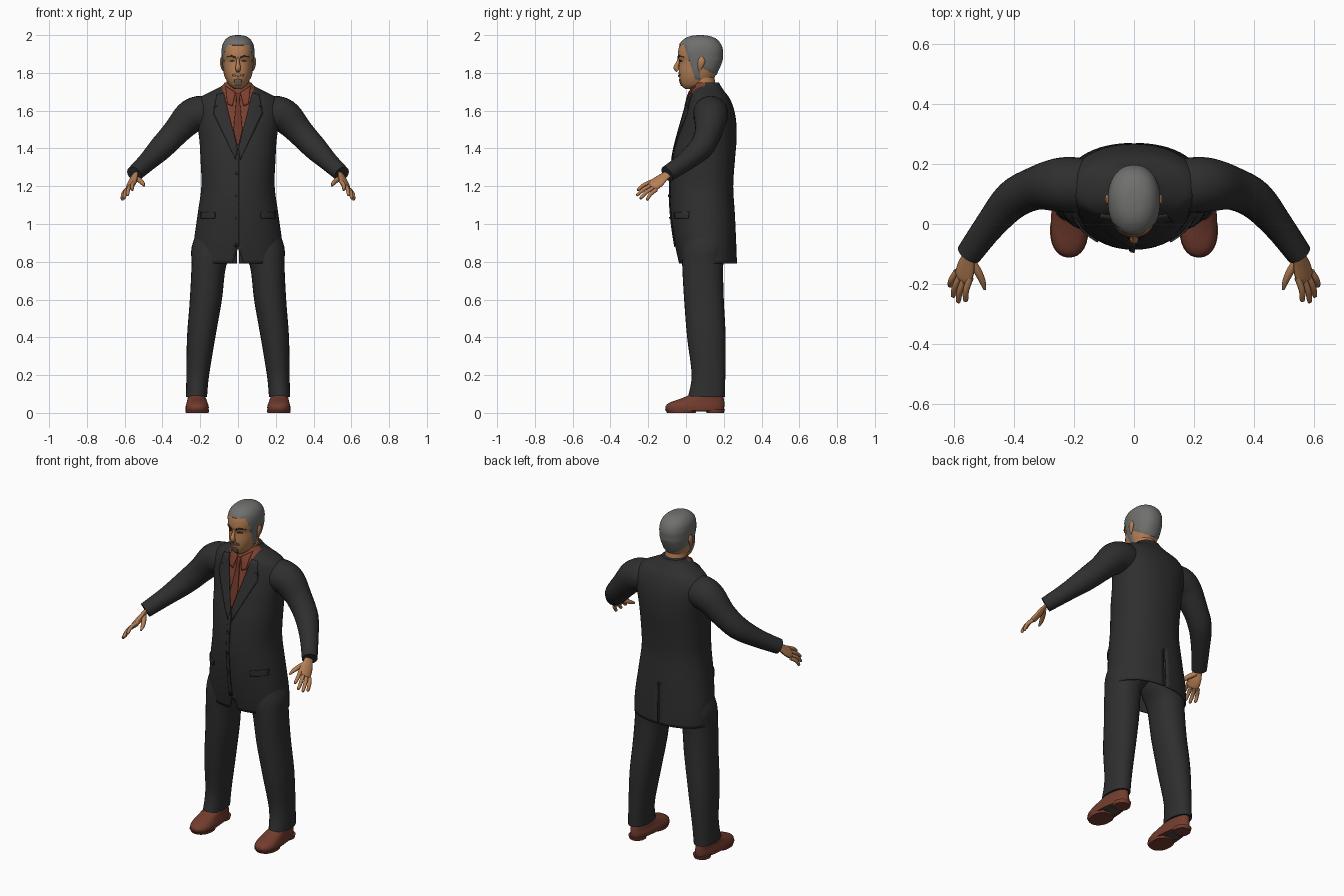
import bpy, bmesh, math
from mathutils import Vector
from mathutils.bvhtree import BVHTree

if "Cube" in bpy.data.objects:
    bpy.data.objects.remove(bpy.data.objects["Cube"])


def material(name, *rgb):
    m = bpy.data.materials.new(name)
    m.use_nodes = True
    m.diffuse_color = (*rgb, 1)
    m.node_tree.nodes["Principled BSDF"].inputs["Base Color"].default_value = (*rgb, 1)
    return m


CLOTH = material("charcoal cloth", .028, .028, .029)
SHIRT = material("rust shirt", .20, .052, .028)
TIE = material("dark rust tie", .15, .036, .02)
SHOE = material("brown leather", .17, .045, .027)
SOLE = material("grey sole", .07, .065, .06)
SKIN = material("skin", .46, .21, .09)
HAIR = material("grey hair", .16, .16, .155)
DARK = material("dark features", .035, .022, .016)
LIPS = material("lips", .27, .10, .05)
STUBBLE = material("stubble", .17, .12, .085)


def smooth_rows(rows, steps):
    """Catmull-Rom interpolation of equal-length tuples."""
    out = []
    for i in range(len(rows) - 1):
        a, b, c, d = (rows[max(0, min(len(rows) - 1, i + k))] for k in (-1, 0, 1, 2))
        for s in range(steps):
            t = s / steps
            out.append([q + .5 * t * (r - p + t * (2*p - 5*q + 4*r - u + t * (3*(q - r) + u - p)))
                        for p, q, r, u in zip(a, b, c, d)])
    return out + [list(rows[-1])]


def finish(name, bm, mats, mirror=False, thick=0, offset=0):
    me = bpy.data.meshes.new(name)
    bm.to_mesh(me)
    bm.free()
    for m in mats:
        me.materials.append(m)
    ob = bpy.data.objects.new(name, me)
    bpy.context.collection.objects.link(ob)
    bpy.ops.object.select_all(action='DESELECT')
    ob.select_set(True)
    bpy.context.view_layer.objects.active = ob
    bpy.ops.object.shade_smooth_by_angle(angle=math.radians(45))
    if thick:
        mod = ob.modifiers.new("thickness", 'SOLIDIFY')
        mod.thickness, mod.offset = thick, offset
    if mirror:
        ob.modifiers.new("mirror", 'MIRROR')
    return ob


def skin_rings(rings, caps=(True, True)):
    bm = bmesh.new()
    loops = [[bm.verts.new(p) for p in r] for r in rings]
    n = len(loops[0])
    for a, b in zip(loops, loops[1:]):
        for i in range(n):
            bm.faces.new((a[i], a[(i + 1) % n], b[(i + 1) % n], b[i]))
    for loop, cap in zip((loops[0], loops[-1]), caps):
        if cap:
            bm.faces.new(loop)
    bmesh.ops.recalc_face_normals(bm, faces=bm.faces)
    return bm


def loft(name, rows, mats, n=40, steps=4, power=2.2, caps=(True, True), edit=None, **kw):
    """Stack horizontal rings given as (z, centre x, half width, front y, back y, widest y)."""
    def bend(v):
        return math.copysign(abs(v) ** (2 / power), v)
    rings = []
    for z, cx, rx, yf, yb, ym in smooth_rows(rows, steps):
        ring = []
        for i in range(n):
            a = math.tau * i / n
            s = bend(math.sin(a))
            ring.append((cx + rx * bend(math.cos(a)), ym + s * (yb - ym if s > 0 else ym - yf), z))
        rings.append(ring)
    bm = skin_rings(rings, caps)
    if edit:
        edit(bm)
    return finish(name, bm, mats, **kw)


def sweep(name, pts, mat, across=(0, 0, 1), flat=1, n=16, steps=4, **kw):
    """Tube along (x, y, z, radius) points; flat squashes it across its width."""
    path = smooth_rows(pts, steps)
    rings = []
    for i, (x, y, z, r) in enumerate(path):
        d = Vector(path[min(i + 1, len(path) - 1)][:3]) - Vector(path[max(i - 1, 0)][:3])
        d.normalize()
        u = Vector(across)
        u = (u - d * u.dot(d)).normalized()
        v = d.cross(u)
        rings.append([Vector((x, y, z)) + r * (u * math.cos(t) + v * math.sin(t) * flat)
                      for t in (math.tau * k / n for k in range(n))])
    return finish(name, skin_rings(rings), [mat], **kw)


def plate(name, edge_a, edge_b, target, mat, lift=.003, mirror=True, thick=.006, cols=6, steps=6):
    """Thin sheet between two (x, z) edges, laid on the front of the target."""
    tree = BVHTree.FromPolygons([v.co for v in target.data.vertices],
                                [p.vertices[:] for p in target.data.polygons])

    def spread(e):
        return [Vector(p).lerp(Vector(q), s / steps)
                for p, q in zip(e, e[1:]) for s in range(steps)] + [Vector(e[-1])]
    bm = bmesh.new()
    grid = []
    for a, b in zip(spread(edge_a), spread(edge_b)):
        row = []
        for k in range(cols + 1):
            x, z = a.lerp(b, k / cols)
            hit = tree.ray_cast(Vector((x, -1, z)), Vector((0, 1, 0)))[0]
            row.append(bm.verts.new((x, (hit.y if hit else .06) - lift, z)))
        grid.append(row)
    for a, b in zip(grid, grid[1:]):
        for k in range(cols):
            bm.faces.new((a[k], a[k + 1], b[k + 1], b[k]))
    return finish(name, bm, [mat], mirror=mirror, thick=thick)


def cut(bm, co, no, where):
    faces = [f for f in bm.faces if where(f.calc_center_median())]
    geom = set(faces)
    for f in faces:
        geom.update(f.edges, f.verts)
    bmesh.ops.bisect_plane(bm, geom=list(geom), plane_co=co, plane_no=no)


# Coat: open hem, front gap, back vent and a shirt-coloured V
def tailor(bm):
    def chest(c): return c.y < .1 and c.z > 1.36
    def hem(c): return c.y < .1 and c.z < .92
    def tail(c): return c.y > .15 and c.z < 1.08
    for s in (-1, 1):
        cut(bm, (0, 0, 1.4), (.3 * s, 0, -.08), chest)
        cut(bm, (0, 0, .87), (.08 * s, 0, .03), hem)
        cut(bm, (.006 * s, 0, 0), (1, 0, 0), tail)
    cut(bm, (0, 0, 1.03), (0, 0, 1), tail)
    gone = []
    for f in bm.faces:
        c = f.calc_center_median()
        if chest(c) and abs(c.x) < (c.z - 1.4) * .267:
            f.material_index = 1
        if (hem(c) and abs(c.x) < (.87 - c.z) * .375) or (c.y > .15 and c.z < 1.03 and abs(c.x) < .006):
            gone.append(f)
    bmesh.ops.delete(bm, geom=gone, context='FACES')


coat = loft("coat", [
    (.79, 0, .238, -.037, .27, .11), (.9, 0, .234, -.06, .266, .11), (1.05, 0, .214, -.08, .259, .1),
    (1.2, 0, .194, -.085, .25, .1), (1.35, 0, .199, -.07, .26, .1), (1.45, 0, .205, -.048, .268, .11),
    (1.55, 0, .22, -.02, .265, .12), (1.62, 0, .226, .0, .25, .125), (1.67, 0, .2, .012, .228, .125),
    (1.7, 0, .145, .024, .205, .12), (1.73, 0, .088, .036, .185, .11), (1.75, 0, .07, .045, .175, .11)],
    [CLOTH, SHIRT], n=56, caps=(False, True), edit=tailor, thick=.008, offset=-1)

plate("lapel", [(.076, 1.695), (.053, 1.6), (.002, 1.4)], [(.112, 1.685), (.13, 1.585), (.012, 1.34)], coat, CLOTH, .005)
plate("lapel_notch", [(.105, 1.632), (.105, 1.628)], [(.13, 1.622), (.13, 1.616)], coat, DARK, .008, thick=.003)
plate("shirt_collar", [(.012, 1.695), (.03, 1.625)], [(.066, 1.73), (.056, 1.635)], coat, SHIRT, .007)
plate("tie", [(-.013, 1.69), (-.009, 1.655), (-.024, 1.5), (-.004, 1.415)],
      [(.013, 1.69), (.009, 1.655), (.024, 1.5), (.004, 1.415)], coat, TIE, .005, mirror=False)
plate("front_edge", [(-.016, 1.37), (-.016, .88)], [(.004, 1.37), (.004, .88)], coat, CLOTH, .003, mirror=False, steps=16)
plate("pocket_flap", [(.12, 1.06), (.122, 1.03)], [(.196, 1.065), (.197, 1.03)], coat, CLOTH, .004)
for i, z in enumerate((1.27, 1.15, 1.03)):
    plate(f"coat_button_{i + 1}", [(-.012, z + .007), (-.012, z - .007)], [(.002, z + .007), (.002, z - .007)],
          coat, DARK, .008, mirror=False, thick=.005)

# Sleeves
sweep("sleeve", [(.14, .13, 1.585, .085), (.205, .13, 1.585, .093), (.26, .13, 1.56, .088), (.33, .118, 1.485, .072),
                 (.405, .08, 1.405, .065), (.48, -.005, 1.33, .051), (.55, -.1, 1.265, .043)],
      CLOTH, n=24, mirror=True)

# Hands: palm, four fingers and a thumb
across = Vector((.045, .02, -.045))
sweep("palm", [(.54, -.085, 1.27, .025), (.549, -.11, 1.255, .027), (.559, -.145, 1.225, .037),
               (.568, -.175, 1.203, .037), (.571, -.185, 1.195, .028)], SKIN, across, .45, mirror=True)
tips = [(.562, -.258, 1.18), (.587, -.262, 1.152), (.604, -.243, 1.135), (.614, -.208, 1.128)]
for i, (label, tip) in enumerate(zip(("index", "middle", "ring", "little"), tips)):
    root = Vector((.545, -.178, 1.226)) + across * (i / 3)
    tip = Vector(tip)
    mid = root.lerp(tip, .5) + Vector((.006, -.003, .005))
    sweep(label + "_finger", [(*root, .0115), (*mid, .0105), (*root.lerp(tip, .93), .0085), (*tip, .004)],
          SKIN, (1, 0, 0), n=10, mirror=True)
sweep("thumb", [(.546, -.12, 1.245, .015), (.522, -.155, 1.232, .014), (.505, -.19, 1.216, .011), (.497, -.218, 1.202, .005)],
      SKIN, n=10, mirror=True)

# Trousers
loft("trouser_leg", [
    (.085, .22, .056, .01, .207, .11), (.2, .213, .06, .03, .208, .12), (.4, .195, .075, .006, .21, .11),
    (.6, .17, .085, -.01, .2, .1), (.78, .154, .092, -.02, .197, .09), (.88, .125, .12, -.02, .21, .1),
    (1, .1, .1, .0, .21, .1)], [CLOTH], n=28, mirror=True)

# Shoes with heel and forefoot soles
loft("shoe", [
    (.012, .216, .06, -.106, .2, -.02), (.035, .216, .061, -.108, .203, -.02), (.055, .217, .055, -.085, .203, .0),
    (.075, .218, .049, -.03, .2, .05), (.095, .22, .044, .015, .195, .1), (.12, .22, .04, .03, .19, .11)],
    [SHOE], n=32, mirror=True)
loft("forefoot_sole", [(0, .216, .06, -.1, .05, -.02), (.018, .216, .064, -.112, .06, -.02)], [SHOE], n=28, steps=1, mirror=True)
loft("heel", [(0, .216, .045, .11, .2, .15), (.02, .216, .049, .1, .206, .15)], [SHOE], n=24, steps=1, mirror=True)
loft("sole_waist", [(.007, .216, .042, .03, .14, .08), (.014, .216, .044, .03, .14, .08)], [SOLE], n=20, steps=1, mirror=True)


# Head with a trimmed hairline
def barber(bm):
    def any_face(c): return True
    front, side = Vector((0, -.17, .985)), Vector((0, .95, .31))
    nape = Vector((0, .48, .877))
    p_front, p_side, p_nape = Vector((0, -.035, 1.945)), Vector((0, .012, 1.88)), Vector((0, .09, 1.825))
    for co, no in ((p_front, front), (p_side, side), (p_nape, nape)):
        cut(bm, co, no, any_face)
    cut(bm, (0, .075, 0), (0, 1, 0), any_face)
    cut(bm, (0, 0, 1.765), (0, 0, 1), any_face)
    for f in bm.faces:
        c = f.calc_center_median()
        behind = (c - p_side).dot(side) > 0
        burn = behind and c.y < .075 and c.z > 1.765
        if (c - p_front).dot(front) > 0 or burn or (behind and (c - p_nape).dot(nape) > 0):
            f.material_index = 1
    bm.normal_update()
    for v in bm.verts:
        if all(f.material_index for f in v.link_faces):
            v.co += v.normal * .003


head = loft("head", [
    (1.716, 0, .02, -.006, .06, .03), (1.735, 0, .045, -.024, .1, .05), (1.77, 0, .064, -.035, .145, .06),
    (1.81, 0, .075, -.038, .168, .07), (1.86, 0, .081, -.035, .189, .08), (1.885, 0, .083, -.043, .192, .08),
    (1.92, 0, .084, -.041, .193, .08), (1.955, 0, .077, -.03, .18, .08), (1.98, 0, .059, -.004, .155, .08),
    (1.993, 0, .035, .028, .12, .075), (1.997, 0, .008, .065, .085, .075)],
    [SKIN, HAIR], n=48, edit=barber)
sweep("neck", [(0, .115, 1.64, .066), (0, .1, 1.7, .064), (0, .092, 1.75, .062), (0, .085, 1.81, .06)], SKIN, (1, 0, 0), n=28)
sweep("nose", [(0, -.034, 1.885, .006), (0, -.043, 1.855, .009), (0, -.052, 1.828, .0145), (0, -.042, 1.812, .012)],
      SKIN, (1, 0, 0), n=12)
sweep("ear", [(.081, .072, 1.813, .006), (.086, .076, 1.835, .014), (.088, .082, 1.862, .019), (.087, .08, 1.884, .008)],
      SKIN, (0, 1, 0), .45, n=14, mirror=True)

# Facial details
plate("eyebrow", [(.014, 1.886), (.035, 1.894), (.06, 1.886)], [(.014, 1.877), (.035, 1.886), (.06, 1.882)], head, DARK, .002, thick=.004)
plate("eye", [(.018, 1.864), (.032, 1.869), (.047, 1.863)], [(.018, 1.862), (.032, 1.858), (.047, 1.861)], head, DARK, .001, thick=.003)
plate("mouth", [(0, 1.79), (.028, 1.785)], [(0, 1.779), (.028, 1.783)], head, LIPS, .002, thick=.005)
plate("moustache", [(0, 1.805), (.03, 1.794)], [(0, 1.797), (.032, 1.786)], head, STUBBLE, .001, thick=.003)
plate("goatee", [(0, 1.768), (.02, 1.764)], [(0, 1.73), (.018, 1.736)], head, STUBBLE, .002, thick=.004)
